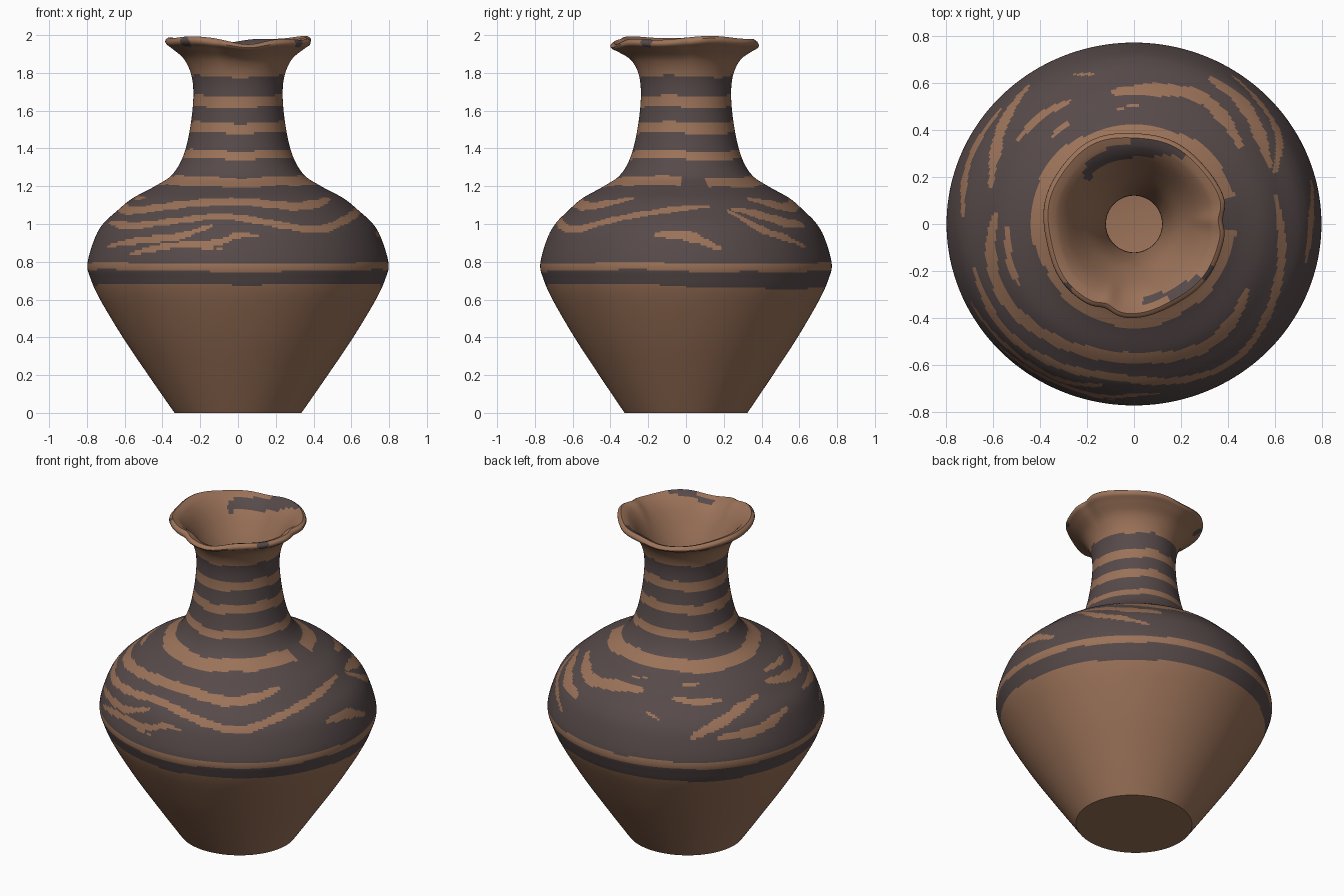
import bpy, bmesh, math
from mathutils import Vector, kdtree

cube = bpy.data.objects.get("Cube")
if cube:
    bpy.data.objects.remove(cube)

SEGMENTS = 300


def make_material(name, color):
    mat = bpy.data.materials.new(name)
    mat.use_nodes = True
    mat.diffuse_color = color
    bsdf = mat.node_tree.nodes["Principled BSDF"]
    bsdf.inputs["Base Color"].default_value = color
    bsdf.inputs["Roughness"].default_value = 0.8
    return mat


clay = make_material("clay_brown", (0.33, 0.17, 0.10, 1))
slip = make_material("dark_slip", (0.095, 0.068, 0.068, 1))


def smooth_path(points, step):
    """Catmull-Rom curve through the points, sampled about every step."""
    pts = [Vector(p) for p in points]
    pts = [2 * pts[0] - pts[1]] + pts + [2 * pts[-1] - pts[-2]]
    path = []
    for a, b, c, d in zip(pts, pts[1:], pts[2:], pts[3:]):
        n = max(1, math.ceil((c - b).length / step))
        for i in range(n):
            t = i / n
            path.append(0.5 * (2 * b + (c - a) * t + (2 * a - 5 * b + 4 * c - d) * t * t
                               + (3 * b - a - 3 * c + d) * t ** 3))
    return path + [pts[-2]]


# Wall profiles as (radius, height)
outside = smooth_path([(.335, 0), (.35, .02), (.475, .2), (.61, .4), (.73, .6), (.78, .71),
                       (.797, .79), (.76, .92), (.715, 1), (.64, 1.07), (.56, 1.135),
                       (.44, 1.2), (.35, 1.26), (.29, 1.36), (.255, 1.5), (.237, 1.66),
                       (.245, 1.78), (.285, 1.87), (.35, 1.925), (.385, 1.95),
                       (.387, 1.97), (.37, 1.982)], 0.0125)
inside = smooth_path([(.37, 1.982), (.34, 1.97), (.29, 1.92), (.23, 1.82), (.165, 1.68),
                      (.125, 1.5), (.13, 1.38), (.22, 1.24), (.46, 1.09), (.64, .95),
                      (.69, .8), (.6, .6), (.45, .35), (.3, .15), (.15, .1)], 0.035)


def depth_scale(z):
    """The belly is slightly narrower from front to back."""
    t = min(1, max(0, (z - 1.0) / 0.4))
    return 0.968 + 0.042 * t


def bump(angle, centre, width):
    d = (angle - centre + math.pi) % math.tau - math.pi
    return math.exp(-(d / width) ** 2)


def wall_point(r, z, angle):
    """Hand-formed wall: round below, uneven at the lip."""
    lip = max(0, min(1, (z - 1.8) / 0.17)) ** 2
    r *= 1 + lip * (0.018 * math.sin(3 * angle + 1) + 0.01 * math.sin(7 * angle)
                    - 0.05 * bump(angle, 0.05, 0.12) - 0.05 * bump(angle, -1.9, 0.12))
    z += lip * (0.008 * math.sin(2 * angle + 0.6) + 0.006 * math.sin(5 * angle)
                - 0.02 * bump(angle, -1.4, 0.3) - 0.02 * bump(angle, 1.7, 0.3))
    return Vector((r * math.cos(angle), r * math.sin(angle) * depth_scale(z), z))


# Ways to lay a brush point on the outer wall
def radius_at(z):
    return min(outside, key=lambda p: abs(p.y - z)).x


def from_top(x, y):
    r = math.hypot(x, y / 0.975)
    z = min((p for p in outside if 0.8 < p.y < 1.6), key=lambda p: abs(p.x - r)).y
    return Vector((x, y, z))


def from_front(x, z):
    r = radius_at(z)
    return Vector((x, -math.sqrt(max(0, r * r - x * x)) * depth_scale(z), z))


def from_side(y, z):
    r = radius_at(z)
    return Vector((math.sqrt(max(0, r * r - (y / depth_scale(z)) ** 2)), y, z))


# Brush strokes: half width, then points
shoulder_front = [
    (.03, (-.59, .04), (-.61, -.13), (-.55, -.32), (-.38, -.47), (-.17, -.55),
     (.07, -.57), (.28, -.53), (.41, -.42), (.48, -.29)),
    (.023, (-.68, -.19), (-.57, -.43), (-.36, -.59), (-.1, -.65), (.22, -.665),
     (.43, -.58), (.57, -.39), (.63, -.13), (.6, .12)),
    (.02, (-.54, -.02), (-.53, -.15), (-.49, -.26)),
]
shoulder_back = [
    (.03, (-.45, .59), (-.56, .42), (-.61, .17)),
    (.027, (-.57, .49), (-.7, .27), (-.73, .04)),
    (.024, (-.28, .52), (-.4, .46), (-.49, .36)),
    (.02, (-.28, .43), (-.35, .37)),
    (.035, (-.08, .56), (.11, .57), (.28, .54), (.38, .45), (.45, .34)),
    (.035, (.33, .62), (.47, .51), (.58, .25)),
    (.012, (-.25, .635), (-.16, .64)),
    (.02, (-.02, .5), (.01, .5)),
    (.012, (-.07, .49), (-.05, .49)),
]
belly_front = [
    (.02, (-.69, .88), (-.49, .915), (-.31, .935), (-.14, .99)),
    (.018, (-.57, .84), (-.39, .88), (-.12, .9), (0, .94), (.1, .935)),
    (.01, (-.23, .86), (-.08, .865)),
]
belly_side = [
    (.028, (-.15, .945), (.02, .935), (.17, .87)),
    (.022, (.22, 1.07), (.4, .97), (.63, .88)),
]
# Dark marks inside the mouth
mouth_marks = [
    (.035, (-.2, .2), (-.17, .25), (-.05, .31), (.1, .325), (.21, .3)),
    (.022, (.04, -.33), (.17, -.29), (.27, -.23)),
    (.018, (.37, .06), (.37, -.02)),
]


def stroke_tree(groups):
    """Search tree of brush dabs, thinner towards the stroke ends."""
    dabs = []
    for strokes, place in groups:
        for width, *points in strokes:
            path = smooth_path([place(*p) for p in points], 0.01)
            for i, p in enumerate(path):
                end = min(i, len(path) - 1 - i) * 0.01
                taper = min(1, 0.45 + 4 * end) + 0.1 * math.sin(i * 0.4)
                dabs.append((p, width * taper))
    tree = kdtree.KDTree(len(dabs))
    for i, (p, _) in enumerate(dabs):
        tree.insert(p, i)
    tree.balance()
    return lambda co: any(d < dabs[i][1] for _, i, d in tree.find_range(co, 0.05))


light_stroke = stroke_tree([(shoulder_front, from_top), (shoulder_back, from_top),
                            (belly_front, from_front), (belly_side, from_side)])
mouth_stroke = stroke_tree([(mouth_marks, lambda x, y: Vector((x, y, 0)))])
lip_spots = [Vector((-.28, -.27, 1.96)), Vector((.32, -.21, 1.965)), Vector((-.28, .22, 1.93))]
neck_rings = [(1.647, .029), (1.51, .027), (1.367, .022), (1.225, .024)]


def outer_is_dark(co):
    angle = math.atan2(co.y, co.x)
    z = co.z + 0.006 * math.sin(3 * angle) + 0.003 * math.sin(8 * angle + 1)
    if co.z > 1.9:
        return any((co - s).length < 0.035 for s in lip_spots)
    if z > 1.78 or z < 0.67 - 0.015 * math.sin(angle):
        return False
    if abs(z - 0.772) < 0.02:
        return False
    for height, half in neck_rings:
        gap = height < 1.3 and bump(angle, 0.1, 0.2) > 0.5
        if abs(z - height) < half and not gap:
            return False
    return not (0.8 < co.z < 1.22 and light_stroke(co))


# Vase: one turned wall, outside then inside, closed by two floors
bm = bmesh.new()
rings = []
for p in outside + inside[1:]:
    rings.append([bm.verts.new(wall_point(p.x, p.y, math.tau * i / SEGMENTS))
                  for i in range(SEGMENTS)])
for row, (low, high) in enumerate(zip(rings, rings[1:])):
    outer = row < len(outside) - 1
    for i in range(SEGMENTS):
        j = (i + 1) % SEGMENTS
        face = bm.faces.new((low[i], low[j], high[j], high[i]))
        co = face.calc_center_median()
        if outer:
            dark = outer_is_dark(co)
        else:
            dark = co.z > 1.75 and mouth_stroke(Vector((co.x, co.y, 0)))
        face.material_index = int(dark)
bm.faces.new(rings[0][::-1])
bm.faces.new(rings[-1])

mesh = bpy.data.meshes.new("vase")
bm.to_mesh(mesh)
bm.free()
mesh.materials.append(clay)
mesh.materials.append(slip)
vase = bpy.data.objects.new("vase", mesh)
bpy.context.scene.collection.objects.link(vase)
bpy.ops.object.select_all(action='DESELECT')
vase.select_set(True)
bpy.context.view_layer.objects.active = vase
bpy.ops.object.shade_smooth_by_angle(angle=math.radians(40))
